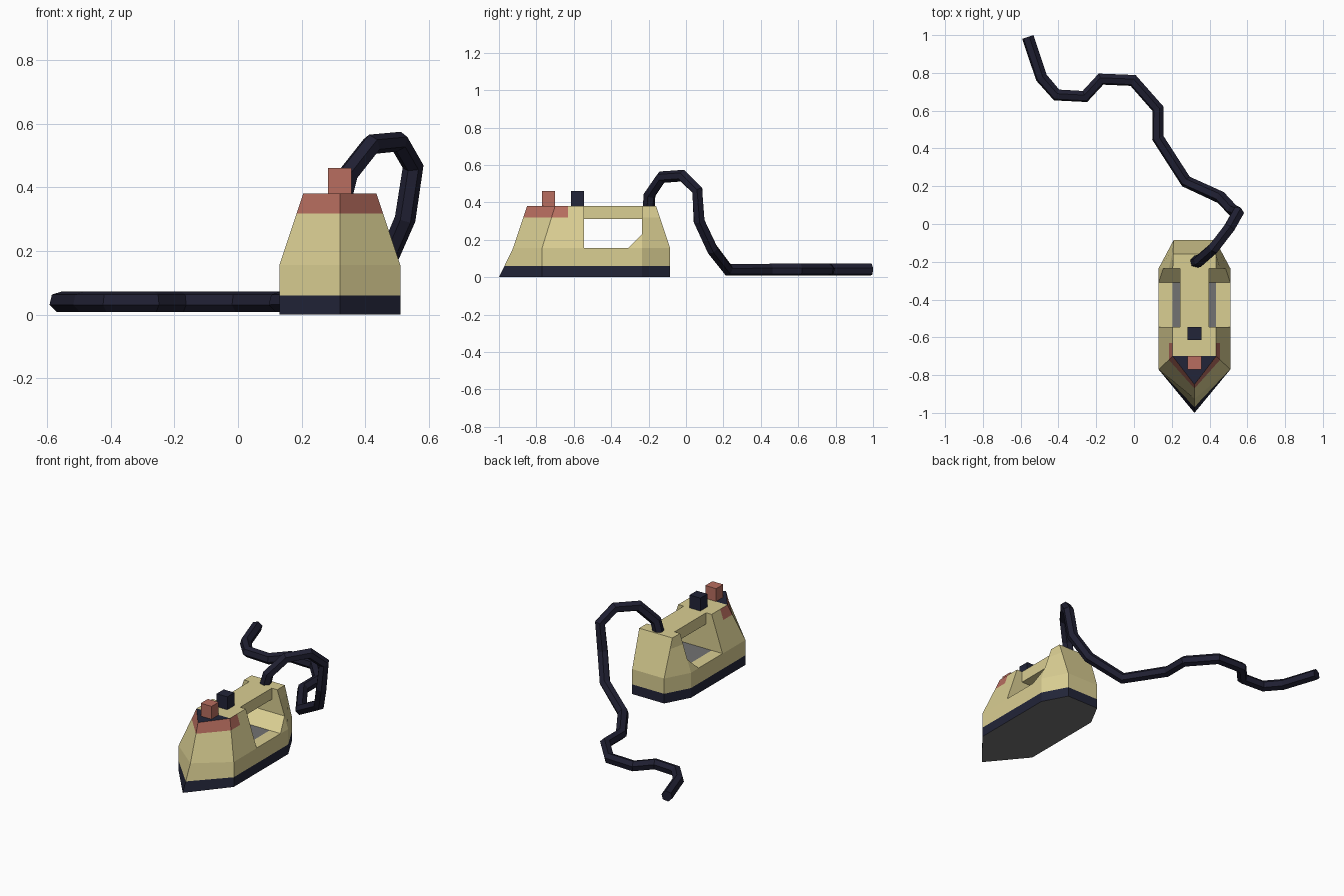
import bpy, bmesh
from mathutils import Vector

if "Cube" in bpy.data.objects:
    bpy.data.objects.remove(bpy.data.objects["Cube"])

CX = 0.32  # centre line of the iron


def material(name, rgb):
    m = bpy.data.materials.new(name)
    m.diffuse_color = (*rgb, 1)
    m.use_nodes = True
    m.node_tree.nodes["Principled BSDF"].inputs["Base Color"].default_value = m.diffuse_color
    return m


cream = material("cream", (0.70, 0.62, 0.29))
navy = material("navy", (0.016, 0.018, 0.04))
red = material("dusty red", (0.48, 0.155, 0.115))
grey = material("metal grey", (0.17, 0.17, 0.17))
black = material("cable dark", (0.014, 0.014, 0.032))


def loft(name, rings, mats):
    """Closed solid through equal-sized rings of points."""
    bm = bmesh.new()
    loops = [[bm.verts.new(p) for p in ring] for ring in rings]
    n = len(loops[0])
    for a, b in zip(loops, loops[1:]):
        for i in range(n):
            j = (i + 1) % n
            bm.faces.new((a[i], a[j], b[j], b[i]))
    bm.faces.new(loops[0][::-1])
    bm.faces.new(loops[-1])
    bmesh.ops.recalc_face_normals(bm, faces=bm.faces)
    me = bpy.data.meshes.new(name)
    bm.to_mesh(me)
    bm.free()
    for m in mats:
        me.materials.append(m)
    ob = bpy.data.objects.new(name, me)
    bpy.context.collection.objects.link(ob)
    return ob


def prism(name, profile, x0, x1, mats=()):
    """Side profile (y, z) swept along x."""
    return loft(name, [[(CX + x, y, z) for y, z in profile] for x in (x0, x1)], mats)


def rect(y0, y1, z0, z1):
    return [(y0, z0), (y1, z0), (y1, z1), (y0, z1)]


def outline(z, tip, half):
    """Boat-shaped ring: tip, then the right half mirrored to the left."""
    right = [(CX + x, y, z) for x, y in half]
    left = [(CX - x, y, z) for x, y in reversed(half)]
    return [(CX, tip, z)] + right + left


# Iron body
low = [(0.19, -0.77), (0.19, -0.235), (0.11, -0.085)]
top = [(0.115, -0.70), (0.115, -0.235), (0.114, -0.16)]
body = loft("iron_body", [outline(0, -1.0, low), outline(0.155, -0.925, low),
                          outline(0.38, -0.85, top)], [cream, navy, red, grey])

# Grip opening and the narrowing of the handle on both sides
hole = [(-0.545, 0.156), (-0.31, 0.156), (-0.235, 0.23), (-0.235, 0.31), (-0.545, 0.31)]
notch = rect(-0.545, -0.235, 0.25, 0.5)
cutters = [prism("grip_cutter", hole, -0.3, 0.3),
           prism("notch_cutter_right", notch, 0.077, 0.31),
           prism("notch_cutter_left", notch, -0.31, -0.077)]
bpy.context.view_layer.objects.active = body
for c in cutters:
    c.hide_render = True
    mod = body.modifiers.new("cut", "BOOLEAN")
    mod.operation, mod.solver, mod.object = "DIFFERENCE", "EXACT", c
    bpy.ops.object.modifier_apply(modifier=mod.name)
for c in cutters:
    bpy.data.objects.remove(c)

# Cut colour borders into the body, then colour faces by position
bm = bmesh.new()
bm.from_mesh(body.data)


def is_floor(f):
    return f.normal.z > 0.99 and abs(f.calc_center_median().z - 0.156) < 0.005


def split(co, no, keep=lambda f: True):
    faces = [f for f in bm.faces if keep(f)]
    geom = set(faces)
    for f in faces:
        geom.update(f.edges, f.verts)
    bmesh.ops.bisect_plane(bm, geom=list(geom), dist=1e-5, plane_co=co, plane_no=no)
    bm.normal_update()


bm.normal_update()
split((0, 0, 0.06), (0, 0, 1))
split((0, 0, 0.318), (0, 0, 1))
split((0, -0.63, 0), (0, 1, 0), lambda f: f.calc_center_median().z > 0.3)
split((0, -0.70, 0), (0, 1, 0), lambda f: f.normal.z > 0.99)
for s in (-1, 1):
    split((CX + s * 0.115, 0, 0), (1, 0, 0), is_floor)
for f in bm.faces:
    c = f.calc_center_median()
    f.material_index = 0
    if f.normal.z < -0.9 and c.z < 0.01:
        f.material_index = 3
    elif is_floor(f):
        f.material_index = 3 if abs(c.x - CX) < 0.115 else 0
    elif c.z < 0.06:
        f.material_index = 1
    elif f.normal.z > 0.99 and c.z > 0.37:
        f.material_index = 1 if c.y < -0.70 else 0
    elif c.z > 0.318 and c.y < -0.63:
        f.material_index = 2
bm.to_mesh(body.data)
bm.free()

# Buttons
prism("spray_button", rect(-0.77, -0.70, 0.378, 0.46), -0.037, 0.037, [red])
prism("steam_button", rect(-0.615, -0.545, 0.378, 0.46), -0.037, 0.037, [navy])

# Power cable: six-sided tube along a path
path = [(0.325, -0.20, 0.36), (0.345, -0.195, 0.44), (0.42, -0.13, 0.535),
        (0.505, -0.02, 0.543), (0.55, 0.06, 0.465), (0.525, 0.07, 0.30),
        (0.46, 0.14, 0.15), (0.275, 0.225, 0.04), (0.127, 0.455, 0.04),
        (0.127, 0.61, 0.04), (-0.005, 0.76, 0.04), (-0.175, 0.767, 0.04),
        (-0.26, 0.675, 0.04), (-0.41, 0.683, 0.04), (-0.49, 0.775, 0.04),
        (-0.562, 0.99, 0.04)]
cu = bpy.data.curves.new("power_cable", "CURVE")
cu.dimensions = "3D"
cu.bevel_depth = 0.033
cu.bevel_resolution = 1
cu.use_fill_caps = True
sp = cu.splines.new("POLY")
sp.points.add(len(path) - 1)
for p, co in zip(sp.points, path):
    p.co = (*co, 1)
sp.use_smooth = False
cu.materials.append(black)
cable = bpy.data.objects.new("power_cable", cu)
bpy.context.collection.objects.link(cable)
bpy.ops.object.select_all(action="DESELECT")
cable.select_set(True)
bpy.context.view_layer.objects.active = cable
bpy.ops.object.convert(target="MESH")
